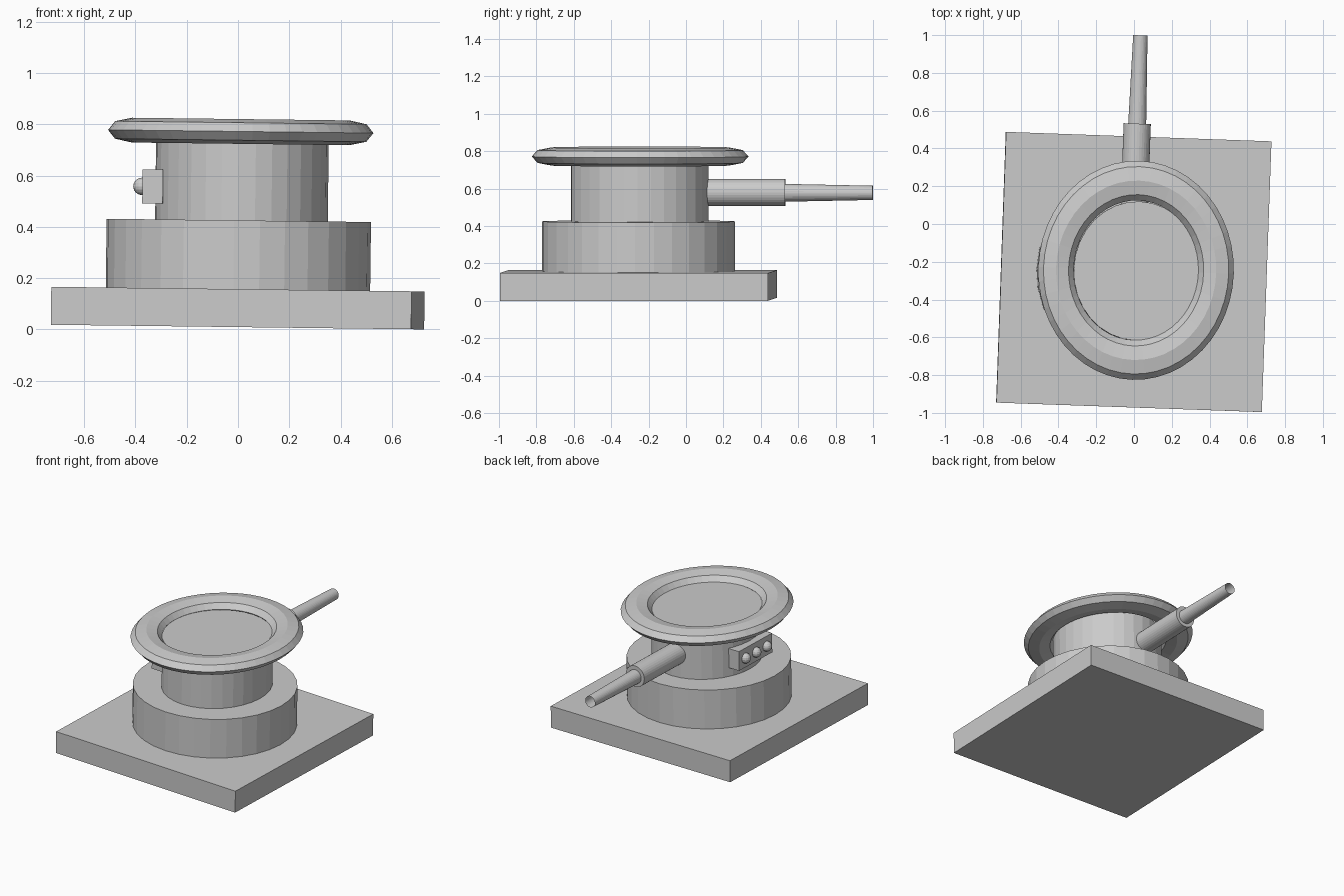
import bpy
from math import radians, pi
from mathutils import Matrix, Euler

if "Cube" in bpy.data.objects:
    bpy.data.objects.remove(bpy.data.objects["Cube"])

# The whole model sits slightly turned and tilted
FRAME = Matrix.Translation((-0.002, -0.254, 0.009)) @ Matrix.Rotation(radians(0.71), 4, 'Y') \
    @ Matrix.Rotation(radians(-2.04), 4, 'Z')


def place(name, loc, scale=(1, 1, 1), rot=(0, 0, 0)):
    """Name the new primitive and bake its transform into the mesh."""
    ob = bpy.context.object
    ob.name = name
    m = Matrix.Translation(loc) @ Euler(rot).to_matrix().to_4x4() @ Matrix.Diagonal((*scale, 1))
    ob.data.transform(m)
    ob.matrix_world = FRAME
    return ob


def box(name, loc, size):
    bpy.ops.mesh.primitive_cube_add(size=1)
    return place(name, loc, size)


def tube(name, loc, r1, r2, depth, scale=(1, 1, 1), rot=(0, 0, 0), fill='NGON', n=32):
    bpy.ops.mesh.primitive_cone_add(vertices=n, radius1=r1, radius2=r2, depth=depth,
                                    end_fill_type=fill)
    return place(name, loc, scale, rot)


# Base plate, round drum and oval neck
box("base_plate", (0, 0, 0.074), (1.406, 1.434, 0.148))
tube("drum", (0, 0, 0.282), 0.516, 0.516, 0.268)
tube("neck", (0.01, 0.006, 0.588), 1, 1, 0.35, scale=(0.337, 0.368, 1))

# Flattened oval rim around the neck top
bpy.ops.mesh.primitive_torus_add(major_segments=48, minor_segments=8,
                                 major_radius=0.475, minor_radius=0.105)
place("top_rim", (0.003, 0.009, 0.763), (0.893, 1, 0.46))

# Spout at the back: thick collar and thin open tapered pipe
BACK = (-pi / 2, 0, 0)
tube("spout_collar", (-0.016, 0.535, 0.571), 0.072, 0.072, 0.50, rot=BACK)
tube("spout_pipe", (-0.016, 1.008, 0.569), 0.048, 0.038, 0.49, rot=BACK, fill='NOTHING')

# Control box with three round buttons on the left
box("control_box", (-0.332, 0.005, 0.544), (0.08, 0.345, 0.132))
for i in (-1, 0, 1):
    bpy.ops.mesh.primitive_uv_sphere_add(segments=16, ring_count=8, radius=0.034)
    place(f"button_{i + 2}", (-0.376, 0.005 + i * 0.11, 0.544))
